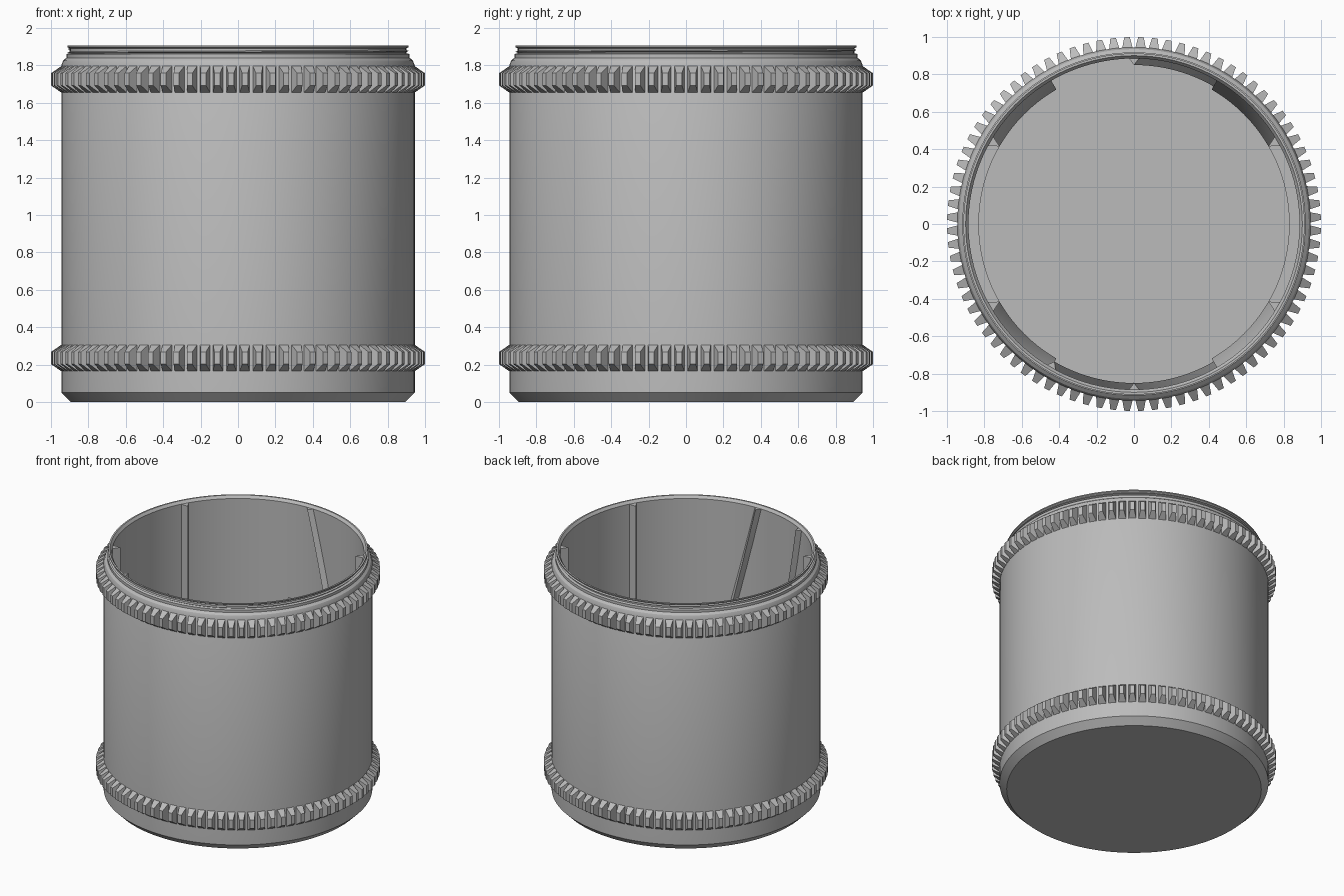
import bpy, bmesh, math
from mathutils import Matrix, Vector

if "Cube" in bpy.data.objects:
    bpy.data.objects.remove(bpy.data.objects["Cube"])

grey = bpy.data.materials.new("plain grey")
grey.use_nodes = True
COLOUR = (0.5, 0.5, 0.5, 1)
grey.diffuse_color = COLOUR
grey.node_tree.nodes["Principled BSDF"].inputs["Base Color"].default_value = COLOUR


def finish(bm, name, smooth=False):
    bmesh.ops.recalc_face_normals(bm, faces=bm.faces[:])
    mesh = bpy.data.meshes.new(name)
    bm.to_mesh(mesh)
    bm.free()
    obj = bpy.data.objects.new(name, mesh)
    obj.data.materials.append(grey)
    bpy.context.collection.objects.link(obj)
    if smooth:
        bpy.ops.object.select_all(action="DESELECT")
        obj.select_set(True)
        bpy.context.view_layer.objects.active = obj
        bpy.ops.object.shade_smooth_by_angle(angle=math.radians(25))
    return obj


def polar(r, angle, z):
    return Vector((r * math.cos(angle), r * math.sin(angle), z))


def lathe(name, profile, steps=120):
    bm = bmesh.new()
    points = [bm.verts.new((r, 0, z)) for r, z in profile]
    edges = [bm.edges.new(pair) for pair in zip(points, points[1:])]
    bmesh.ops.spin(bm, geom=points + edges, axis=(0, 0, 1), cent=(0, 0, 0),
                   angle=math.tau, steps=steps, use_merge=True)
    bmesh.ops.remove_doubles(bm, verts=bm.verts[:], dist=0.0005)
    return finish(bm, name, True)


def sweep(name, section, start, end, steps, smooth=False):
    """Solid made by turning a closed section of (radius, z) points."""
    bm = bmesh.new()
    rows = []
    for i in range(steps + 1):
        a = math.radians(start + (end - start) * i / steps)
        rows.append([bm.verts.new(polar(r, a, z)) for r, z in section])
    n = len(section)
    for low, high in zip(rows, rows[1:]):
        for k in range(n):
            m = (k + 1) % n
            bm.faces.new((low[k], low[m], high[m], high[k]))
    bm.faces.new(rows[0])
    bm.faces.new(rows[-1])
    return finish(bm, name, smooth)


# Cup: chamfered base, straight wall, stepped neck, open inside
lathe("cup_body", [
    (0, 0), (0.895, 0), (0.945, 0.05), (0.945, 1.80), (0.935, 1.825),
    (0.918, 1.84), (0.918, 1.86), (0.9, 1.865), (0.9, 1.89), (0.912, 1.897),
    (0.912, 1.905), (0.9, 1.905), (0.885, 1.885), (0.885, 0.05), (0, 0.05)])


# Gear rings: tapered teeth around the wall
def gear_ring(name, z, count=84):
    bm = bmesh.new()
    for i in range(count):
        turn = Matrix.Rotation((i + 0.5) * math.tau / count, 4, "Z")
        base, tip = [[bm.verts.new(turn @ Vector((r, sy * w, z + sz * h)))
                      for sy, sz in ((-1, -1), (1, -1), (1, 1), (-1, 1))]
                     for r, w, h in ((0.935, 0.029, 0.077), (0.9995, 0.015, 0.033))]
        bm.faces.new(base)
        bm.faces.new(tip)
        for k in range(4):
            m = (k + 1) % 4
            bm.faces.new((base[k], base[m], tip[m], tip[k]))
    return finish(bm, name)


gear_ring("lower_gear_ring", 0.235)
gear_ring("upper_gear_ring", 1.725)


# Neck thread: one shallow helical ridge
def thread(name, turns=1.0, steps=120):
    bm = bmesh.new()
    rows = []
    for i in range(steps + 1):
        a = math.pi + turns * math.tau * i / steps
        z = 1.867 + 0.02 * i / steps
        rows.append([bm.verts.new(polar(r, a, z + dz))
                     for r, dz in ((0.895, -0.008), (0.912, 0), (0.895, 0.008))])
    for low, high in zip(rows, rows[1:]):
        for k in range(3):
            m = (k + 1) % 3
            bm.faces.new((low[k], low[m], high[m], high[k]))
    bm.faces.new(rows[0])
    bm.faces.new(rows[-1])
    return finish(bm, name)


thread("neck_thread")


# Inner ribs: triangular strips running down the wall, some twisted
def rib(name, top, twist=0, crest=0.83, steps=24):
    bm = bmesh.new()
    rows = []
    count = steps if twist else 1
    for i in range(count + 1):
        f = i / count
        a = math.radians(top + twist * f)
        z = 1.885 - 1.835 * f
        rows.append([bm.verts.new(polar(r, a + da, z))
                     for r, da in ((0.892, -0.035), (crest, 0), (0.892, 0.035))])
    for low, high in zip(rows, rows[1:]):
        for k in range(3):
            m = (k + 1) % 3
            bm.faces.new((low[k], low[m], high[m], high[k]))
    bm.faces.new(rows[0])
    bm.faces.new(rows[-1])
    return finish(bm, name)


for label, angle in (("left_back", 30), ("left_front", -30),
                     ("right_back", 150), ("right_front", 210)):
    rib("straight_rib_" + label, angle)
for label, angle, twist in (("back", 90, -30), ("front", -90, 30),
                            ("front_right", -120, 30)):
    rib("twisted_rib_" + label, angle, twist, 0.85)

# Low ledges at the foot of the inner wall: flat at the sides, sloped between
for label, angle in (("left", 0), ("right", 180)):
    sweep("flat_ledge_" + label, [(0.83, 0.04), (0.83, 0.12), (0.89, 0.12), (0.89, 0.04)],
          angle - 30, angle + 30, 20, True)
for label, angle in (("left_back", 45), ("right_back", 135),
                     ("right_front", 225), ("left_front", 315)):
    sweep("sloped_ledge_" + label, [(0.83, 0.04), (0.83, 0.1), (0.89, 0.3), (0.89, 0.04)],
          angle - 15, angle + 15, 10, True)
